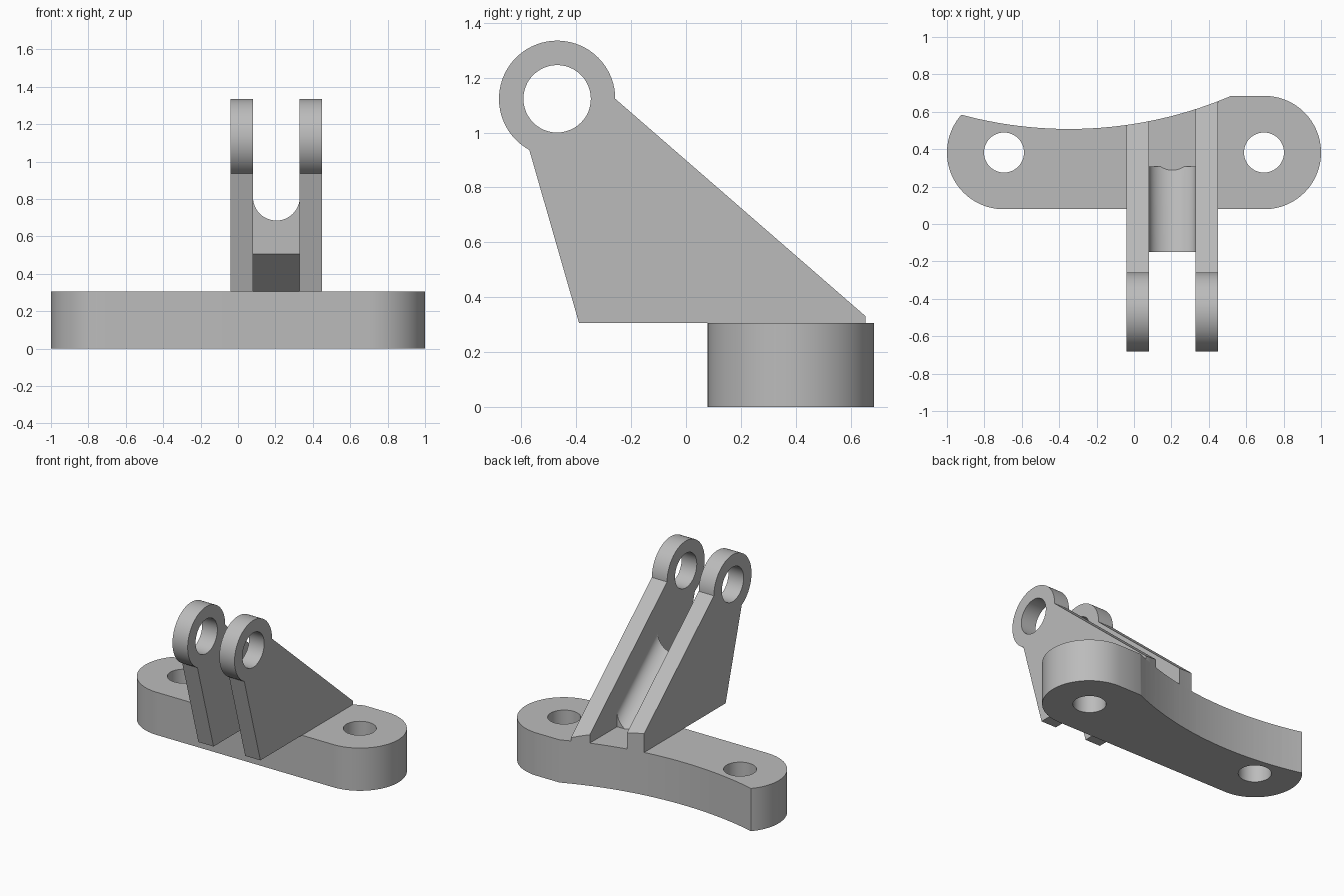
import bpy, bmesh
from math import cos, sin, radians
from mathutils import Vector

if "Cube" in bpy.data.objects:
    bpy.data.objects.remove(bpy.data.objects["Cube"])

BASE_TOP = 0.305
SLOPE = -0.8686          # fall of the arm per unit of depth
WEB_X, WEB_R = 0.205, 0.125

grey = bpy.data.materials.new("plain grey")
grey.use_nodes = True
grey.diffuse_color = (0.5, 0.5, 0.5, 1)
grey.node_tree.nodes["Principled BSDF"].inputs["Base Color"].default_value = (0.5, 0.5, 0.5, 1)


def arc(cx, cy, r, start, end, n=48):
    angles = [radians(start + (end - start) * i / n) for i in range(n + 1)]
    return [(cx + r * cos(a), cy + r * sin(a)) for a in angles]


def activate(obj):
    bpy.ops.object.select_all(action="DESELECT")
    obj.select_set(True)
    bpy.context.view_layer.objects.active = obj


def plate(name, outlines, thickness):
    """Closed outlines, inner ones being holes, extruded up from z = 0."""
    curve = bpy.data.curves.new(name, "CURVE")
    curve.dimensions = "2D"
    curve.fill_mode = "BOTH"
    curve.extrude = thickness / 2
    for points in outlines:
        spline = curve.splines.new("POLY")
        spline.points.add(len(points) - 1)
        for p, (x, y) in zip(spline.points, points):
            p.co = (x, y, 0, 1)
        spline.use_cyclic_u = True
    obj = bpy.data.objects.new(name, curve)
    bpy.context.collection.objects.link(obj)
    activate(obj)
    bpy.ops.object.convert(target="MESH")
    obj = bpy.context.object
    bm = bmesh.new()
    bm.from_mesh(obj.data)
    bmesh.ops.translate(bm, verts=bm.verts, vec=(0, 0, thickness / 2))
    bmesh.ops.remove_doubles(bm, verts=bm.verts, dist=1e-5)
    bmesh.ops.recalc_face_normals(bm, faces=bm.faces)
    bm.to_mesh(obj.data)
    bm.free()
    return obj


def finish(obj, cutter=None):
    activate(obj)
    if cutter:
        mod = obj.modifiers.new("back curve", "BOOLEAN")
        mod.operation = "DIFFERENCE"
        mod.solver = "EXACT"
        mod.object = cutter
        bpy.ops.object.modifier_apply(modifier=mod.name)
    obj.data.materials.clear()
    obj.data.materials.append(grey)
    bpy.ops.object.shade_smooth_by_angle(angle=radians(25))


# Large cylinder that hollows the back edge
bpy.ops.mesh.primitive_cylinder_add(vertices=256, radius=2.21, depth=4,
                                    location=(-0.347, 2.718, 0))
cutter = bpy.context.object
cutter.name = "back_curve_cutter"
cutter.hide_render = True

# Base: rounded slab with two bolt holes
CX, CY, R = 0.697, 0.382, 0.303
slab = arc(CX, CY, R, -90, 90) + arc(-CX, CY, R, 90, 270)
holes = [arc(s * 0.695, CY, 0.107, 0, 360)[:-1] for s in (-1, 1)]
finish(plate("base", [slab] + holes, BASE_TOP), cutter)

# Two side arms, each with a ring at the top
profile = arc(-0.47, 1.123, 0.212, 0, 241.4, 64)
profile += [(-0.39, BASE_TOP), (0.655, BASE_TOP), (0.655, 0.33)]
pin_hole = arc(-0.47, 1.123, 0.123, 0, 360)[:-1]
for name, x in (("right_arm", -0.04), ("left_arm", 0.33)):
    arm = plate(name, [profile, pin_hole], 0.12)
    # Turn the profile so it stands in the depth-height plane
    for v in arm.data.vertices:
        y, z, t = v.co
        v.co = (x + t, y, z)
    finish(arm, cutter)

# Web between the arms: sloped bar with a round trough along its top
bm = bmesh.new()
section = arc(WEB_X, 0.81, WEB_R, 180, 360, 32)
section += [(WEB_X + WEB_R, 0.505), (WEB_X - WEB_R, 0.505)]
face = bm.faces.new([bm.verts.new((x, -0.15, z)) for x, z in section])
ext = bmesh.ops.extrude_face_region(bm, geom=[face])
moved = [g for g in ext["geom"] if isinstance(g, bmesh.types.BMVert)]
bmesh.ops.translate(bm, verts=moved, vec=Vector((0, 1, SLOPE)))
for point, normal in (((0, 0.307, 0), (0, 1, 0)), ((0, 0, 0.2), (0, 0, -1))):
    cut = bmesh.ops.bisect_plane(bm, geom=bm.verts[:] + bm.edges[:] + bm.faces[:],
                                 plane_co=point, plane_no=normal, clear_outer=True)
    rim = [g for g in cut["geom_cut"] if isinstance(g, bmesh.types.BMEdge)]
    bmesh.ops.holes_fill(bm, edges=rim)
bmesh.ops.recalc_face_normals(bm, faces=bm.faces)
mesh = bpy.data.meshes.new("web")
bm.to_mesh(mesh)
bm.free()
web = bpy.data.objects.new("web", mesh)
bpy.context.collection.objects.link(web)
finish(web)

bpy.data.objects.remove(cutter)
